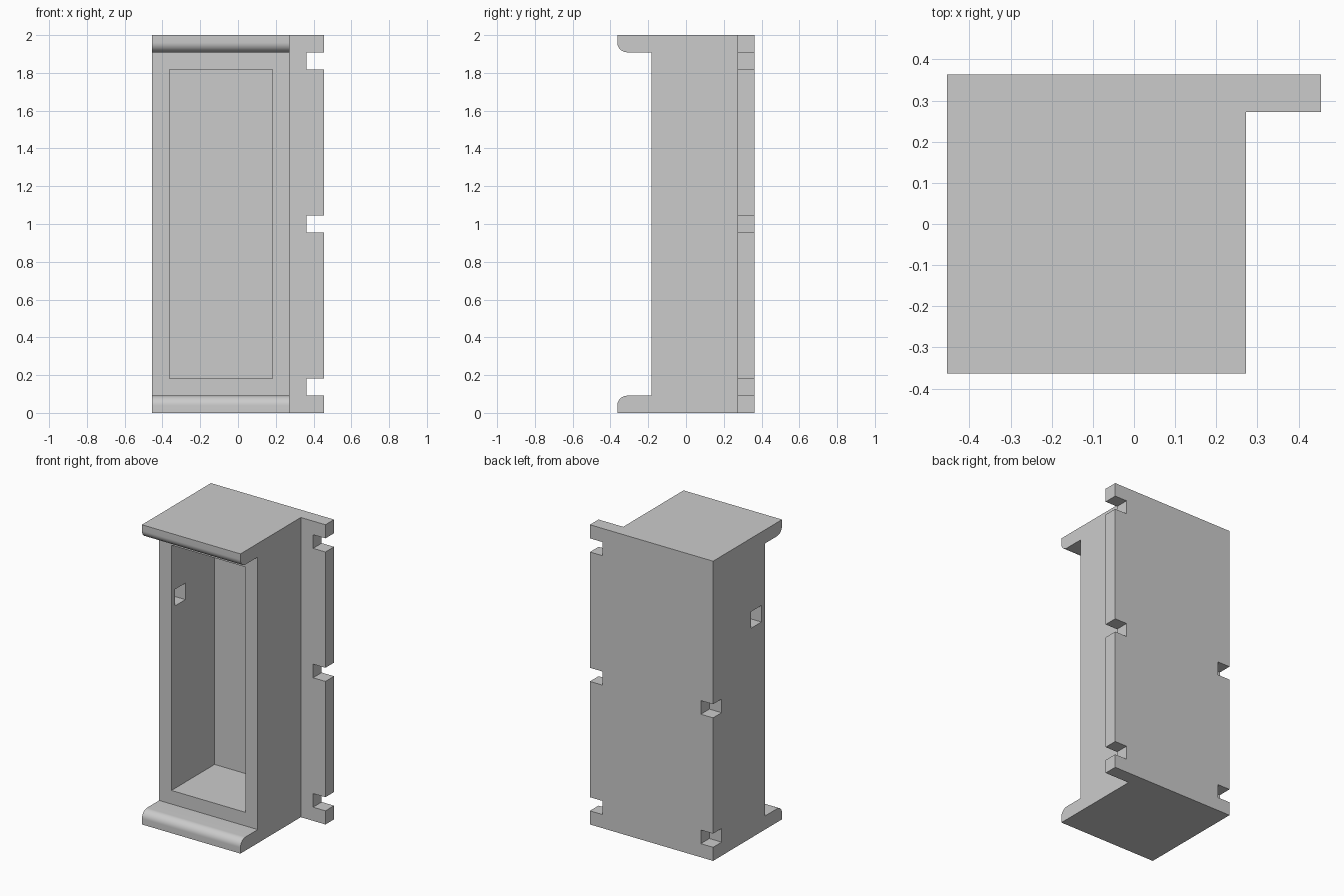
import bpy, bmesh, math

if "Cube" in bpy.data.objects:
    bpy.data.objects.remove(bpy.data.objects["Cube"], do_unlink=True)

U = 1 / 11                       # wall thickness, the basic module
LEFT, RIGHT = -5 * U, 3 * U      # body extents in x
BACK, FACE, LIP = 4 * U, -2 * U, -4 * U
TALL, ROUND = 2.0, 0.052

grey = bpy.data.materials.new("light_grey")
grey.use_nodes = True
grey.diffuse_color = (0.6, 0.6, 0.6, 1)
grey.node_tree.nodes["Principled BSDF"].inputs["Base Color"].default_value = (0.6, 0.6, 0.6, 1)


def add_object(name, bm):
    bmesh.ops.recalc_face_normals(bm, faces=bm.faces)
    mesh = bpy.data.meshes.new(name)
    bm.to_mesh(mesh)
    bm.free()
    mesh.materials.append(grey)
    obj = bpy.data.objects.new(name, mesh)
    bpy.context.collection.objects.link(obj)
    return obj


def box(name, x, y, z):
    bm = bmesh.new()
    bmesh.ops.create_cube(bm, size=1)
    for v in bm.verts:
        for i, (low, high) in enumerate((x, y, z)):
            v.co[i] = high if v.co[i] > 0 else low
    return add_object(name, bm)


def extrude_x(name, profile, x0, x1):
    bm = bmesh.new()
    face = bm.faces.new([bm.verts.new((x0, y, z)) for y, z in profile])
    moved = bmesh.ops.extrude_face_region(bm, geom=[face])["geom"]
    verts = [g for g in moved if isinstance(g, bmesh.types.BMVert)]
    bmesh.ops.translate(bm, verts=verts, vec=(x1 - x0, 0, 0))
    return add_object(name, bm)


def cut(target, x, y, z):
    cutter = box("cutter", x, y, z)
    cutter.hide_render = True
    mod = target.modifiers.new("cut", "BOOLEAN")
    mod.operation, mod.solver, mod.object = "DIFFERENCE", "EXACT", cutter
    bpy.context.view_layer.objects.active = target
    bpy.ops.object.modifier_apply(modifier=mod.name)
    bpy.data.objects.remove(cutter, do_unlink=True)


# Body with rounded lips at top and bottom, as one mirrored side profile
lower = [(BACK, 0), (LIP, 0)]
for i in range(13):
    a = math.pi / 2 * i / 12
    lower.append((LIP + ROUND - ROUND * math.cos(a), U - ROUND + ROUND * math.sin(a)))
lower.append((FACE, U))
body = extrude_x("body", lower + [(y, TALL - z) for y, z in reversed(lower)], LEFT, RIGHT)

# Open front cavity
cut(body, (LEFT + U, RIGHT - U), (FACE - 0.1, BACK - U), (2 * U, TALL - 2 * U))

# Square cable hole in the side wall
h, hole_y, hole_z = 0.055, -U, 16 * U
cut(body, (LEFT - 0.1, LEFT + 1.5 * U), (hole_y - h, hole_y + h), (hole_z - h, hole_z + h))

# Rear corner notches, kept just short of the cavity
NOTCH = 0.09
heights = [1.5 * U, TALL / 2, TALL - 1.5 * U]
for z in heights[:2]:
    cut(body, (LEFT - 0.1, LEFT + NOTCH), (BACK - NOTCH, BACK + 0.1), (z - U / 2, z + U / 2))

# Side flange with three notches
flange = box("side_flange", (RIGHT, 5 * U), (BACK - U, BACK), (0, TALL))
for z in heights:
    cut(flange, (4 * U, 6 * U), (BACK - 2 * U, BACK + U), (z - U / 2, z + U / 2))

# Smooth the rounded lips, keep the edges crisp
bpy.ops.object.select_all(action="DESELECT")
body.select_set(True)
bpy.context.view_layer.objects.active = body
bpy.ops.object.shade_smooth_by_angle(angle=math.radians(30))
